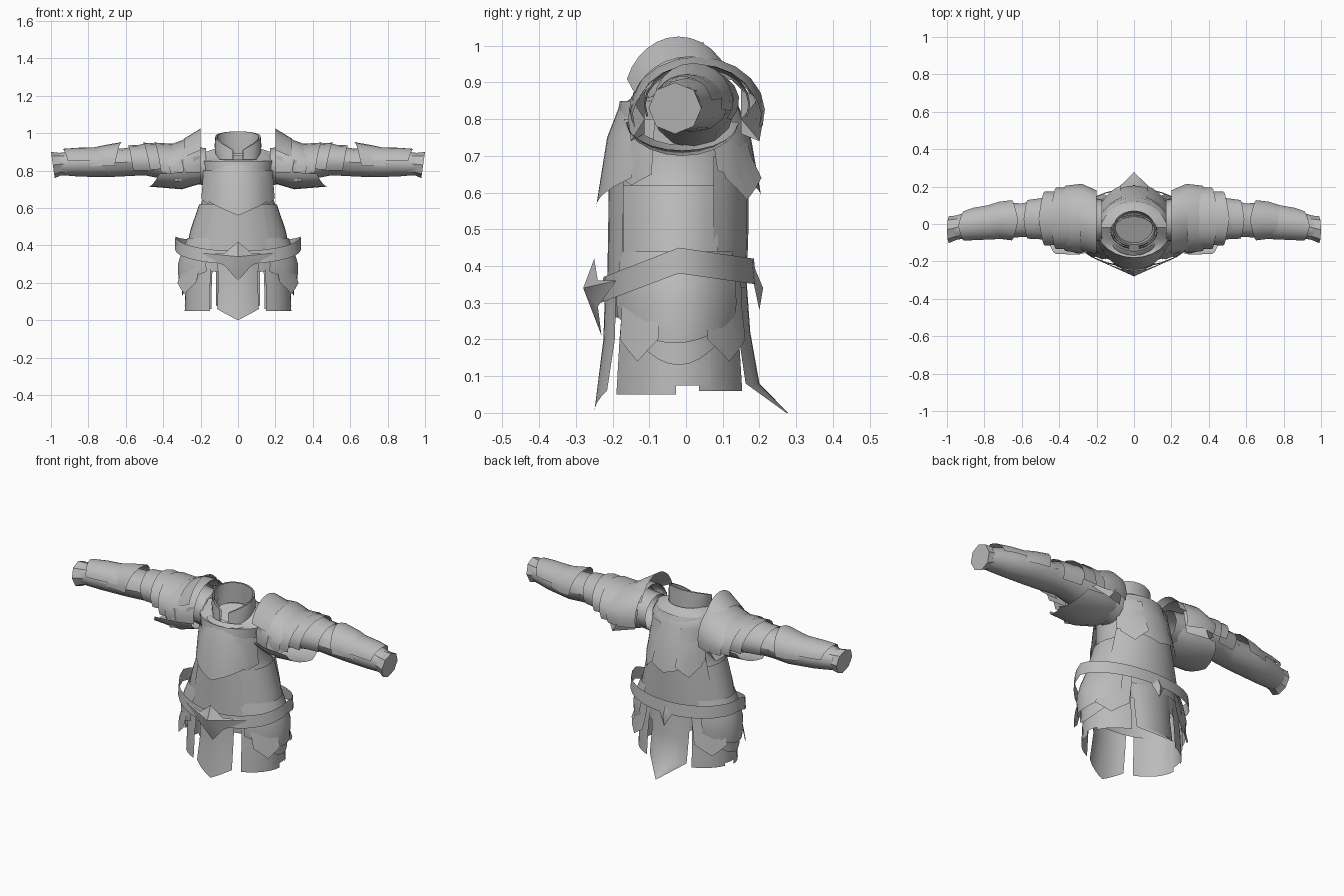
import bpy, bmesh, math

cube = bpy.data.objects.get("Cube")
if cube:
    bpy.data.objects.remove(cube, do_unlink=True)

steel = bpy.data.materials.new("grey_steel")
steel.use_nodes = True
colour = (0.5, 0.5, 0.5, 1)
steel.diffuse_color = colour
steel.node_tree.nodes["Principled BSDF"].inputs["Base Color"].default_value = colour


def finish(name, bm, mirror=False):
    bmesh.ops.remove_doubles(bm, verts=bm.verts, dist=0.0005)
    bmesh.ops.recalc_face_normals(bm, faces=bm.faces)
    mesh = bpy.data.meshes.new(name)
    bm.to_mesh(mesh)
    bm.free()
    mesh.materials.append(steel)
    ob = bpy.data.objects.new(name, mesh)
    bpy.context.collection.objects.link(ob)
    bpy.ops.object.select_all(action='DESELECT')
    ob.select_set(True)
    bpy.context.view_layer.objects.active = ob
    bpy.ops.object.shade_smooth_by_angle(angle=math.radians(35))
    if mirror:
        ob.modifiers.new("mirror", 'MIRROR')


def peak(depth):
    """Pull the middle of the last row along the axis into a point."""
    return lambda u, v: depth * (1 - abs(2 * u - 1)) * (v > 0.99)


def bow(depth):
    """Pull the last row along the axis into a round edge."""
    return lambda u, v: depth * math.sin(math.pi * u) * (v > 0.99)


def front_drop(depth, start):
    """Lower the front of a full ring, for rows past the start."""
    return lambda u, v: -depth * max(0, math.cos(u * math.tau)) * (v > start)


def shell(name, axis, rows, a0=0, a1=360, n=16, bend=None, mirror=False, cap=False):
    """Curved sheet through elliptical rows (position, centre, centre, radius, radius).
    Angle 0 is the front for axis z and the top for axis x."""
    bm = bmesh.new()
    grid = []
    for j, (t, c1, c2, r1, r2) in enumerate(rows):
        line = []
        for i in range(n + 1):
            u, v = i / n, j / (len(rows) - 1)
            a = math.radians(a0 + (a1 - a0) * u)
            s = t + (bend(u, v) if bend else 0)
            p, q = c1 + r1 * math.sin(a), r2 * math.cos(a)
            line.append(bm.verts.new((p, c2 - q, s) if axis == 'z' else (s, p, c2 + q)))
        grid.append(line)
    for lo, hi in zip(grid, grid[1:]):
        for i in range(n):
            bm.faces.new((lo[i], lo[i + 1], hi[i + 1], hi[i]))
    if cap:
        bm.faces.new(grid[-1][:-1])
    finish(name, bm, mirror)


def boss(name, outline, apex, mirror=False):
    """Faceted ornament: an outline fanned to a raised apex."""
    bm = bmesh.new()
    ring = [bm.verts.new(p) for p in outline]
    top = bm.verts.new(apex)
    for a, b in zip(ring, ring[1:] + ring[:1]):
        bm.faces.new((a, b, top))
    finish(name, bm, mirror)


def body(*rows):
    """Rows centred on the body, given as (z, x radius, y radius)."""
    return [(z, 0, -0.02, rx, ry) for z, rx, ry in rows]


# Torso and waist, open at the bottom
shell("torso", 'z', body((0.26, .275, .172), (0.36, .275, .177), (0.45, .258, .18), (0.62, .2, .18),
      (0.66, .182, .18), (0.75, .182, .18), (0.85, .2, .16), (0.9, .175, .125), (0.92, .11, .09), (0.88, .1, .08)),
      n=24, bend=front_drop(0.07, 0.7), cap=True)
# Chest, belly and back plates
shell("chest_plate", 'z', body((0.84, .175, .16), (0.75, .19, .195), (0.64, .2, .225)),
      -55, 55, 12, peak(-0.08))
shell("side_chest_plate", 'z', body((0.8, .2, .172), (0.7, .207, .19), (0.65, .212, .195)),
      30, 68, 6, peak(-0.03), mirror=True)
shell("belly_plate", 'z', body((0.68, .2, .19), (0.5, .245, .192), (0.33, .275, .195)), -38, 38, 8)
shell("side_plate", 'z', body((0.62, .208, .186), (0.48, .255, .186), (0.34, .285, .186)),
      36, 125, 8, mirror=True)
shell("upper_back_plate", 'z', body((0.89, .175, .14), (0.76, .2, .195), (0.66, .21, .225)),
      118, 242, 12, peak(-0.07))
shell("lower_back_plate", 'z', body((0.7, .2, .19), (0.5, .25, .19), (0.34, .275, .185)), 120, 240, 10)
shell("back_wing", 'z', body((0.84, .19, .17), (0.7, .205, .21), (0.64, .21, .24)),
      122, 160, 4, peak(-0.06), mirror=True)
# Neck
for name, inset in (("collar", 0), ("collar_lining", .01)):
    shell(name, 'z', [(0.89, 0, -.04, .118 - inset, .095 - inset), (0.95, 0, -.04, .126 - inset, .09 - inset),
          (1.01, 0, -.04, .122 - inset, .088 - inset)], 12, 348, 20,
          lambda u, v: -(0.06 + 0.04 * v) * abs(2 * u - 1) ** 2)
shell("gorget", 'z', [(0.86, 0, -.03, .135, .115), (0.84, 0, -.03, .155, .145), (0.82, 0, -.03, .165, .172)],
      -60, 60, 8, peak(-0.06))

# Belt with buckle and rear stud
shell("belt", 'z', body((0.38, .338, .212), (0.45, .335, .205)), n=28,
      bend=lambda u, v: -0.08 * max(0, math.cos(u * math.tau)) - 0.03 * max(0, -math.cos(u * math.tau)))
boss("buckle", [(0, -.23, .21), (.07, -.24, .29), (.2, -.19, .36), (.07, -.24, .36), (0, -.25, .42),
     (-.07, -.24, .36), (-.2, -.19, .36), (-.07, -.24, .29)], (0, -.28, .34))
boss("rear_stud", [(0, .2, .28), (.04, .185, .35), (0, .185, .4), (-.04, .185, .35)], (0, .21, .34))

# Skirt panels
shell("front_flap", 'z', body((0.36, .21, .2), (0.2, .2, .205), (0.06, .21, .23)), -32, 32, 8, peak(-0.06))
shell("rear_flap", 'z', body((0.36, .22, .185), (0.22, .21, .195), (0.08, .21, .22))
      + [(0.0, 0, .25, .005, .028)], 146, 214, 8)
for name, a0, a1, low in (("front_skirt", 32, 88, .05), ("side_skirt", 74, 116, .075),
                          ("rear_skirt", 106, 150, .06)):
    shell(name, 'z', body((0.36, .265, .175), (0.2, .28, .19), (low, .285, .2)), a0, a1, 6, mirror=True)

# Hip guards in overlapping layers
shell("hip_guard", 'z', body((0.44, .27, .185), (0.37, .3, .195), (0.3, .322, .2), (0.26, .318, .195)),
      32, 142, 14, bow(-0.07), mirror=True)
shell("lower_hip_guard", 'z', body((0.28, .295, .185), (0.22, .3, .19)), 46, 134, 10, bow(-0.09), mirror=True)
shell("front_hip_tip", 'z', body((0.38, .28, .2), (0.27, .31, .21), (0.2, .335, .215)),
      42, 75, 4, peak(-0.06), mirror=True)
shell("rear_hip_tip", 'z', body((0.38, .27, .195), (0.28, .3, .2), (0.2, .33, .21)),
      112, 150, 4, peak(-0.06), mirror=True)

# Arms and wrists
shell("arm", 'x', [(.17, .02, .82, .11, .1), (.4, .03, .85, .11, .095), (.5, .03, .86, .1, .085),
      (.6, .02, .845, .09, .075), (.7, .02, .84, .095, .075), (.85, .0, .84, .08, .072),
      (.96, -.02, .835, .062, .058)], n=12, mirror=True, cap=True)
shell("wrist_cuff", 'x', [(.9, -.01, .838, .066, .062), (.95, -.02, .835, .065, .06),
      (.99, -.03, .83, .072, .07)], n=8, mirror=True, cap=True,
      bend=lambda u, v: 0.01 * v * math.cos(u * math.tau))

# Shoulder and arm guards: name, rows, half angle, point
guards = (
    ("shoulder_flange", [(.29, .01, .82, .16, .15), (.2, -.02, .85, .15, .175)], 70, .0),
    ("shoulder_dome", [(.2, .03, .82, .15, .155), (.28, .03, .82, .185, .15), (.36, .03, .81, .175, .115)], 105, .04),
    ("shoulder_lame", [(.29, .03, .82, .165, .12), (.41, .03, .82, .165, .13)], 105, .04),
    ("upper_arm_lame", [(.36, .03, .84, .14, .1), (.47, .03, .84, .145, .11)], 108, .04),
    ("upper_arm_band", [(.45, .03, .85, .115, .09), (.56, .025, .85, .104, .085)], 125, .03),
    ("elbow_guard", [(.79, .01, .84, .088, .08), (.72, .02, .84, .1, .095), (.66, .02, .845, .108, .108)], 100, -.04),
    ("forearm_guard", [(.72, .015, .842, .097, .083), (.86, .0, .84, .088, .082), (.91, -.01, .84, .08, .076)], 80, .03),
)
for name, rows, half, tip in guards:
    shell(name, 'x', rows, -half, half, 12, peak(tip), mirror=True)
shell("underarm_lobe", 'x', [(.2, -.01, .8, .13, .07), (.3, -.01, .8, .155, .1), (.42, -.01, .79, .15, .075)],
      95, 265, 10, peak(0.06), mirror=True)

# Pointed blades at the front and back of each shoulder
for side, y in (("front", -.15), ("rear", .2)):
    inner = y * 0.75
    boss(side + "_shoulder_blade", [(.2, inner, .88), (.3, y, .86), (.4, inner, .8), (.33, y, .74),
         (.22, inner, .76)], (.29, y * 1.05, .8), mirror=True)
